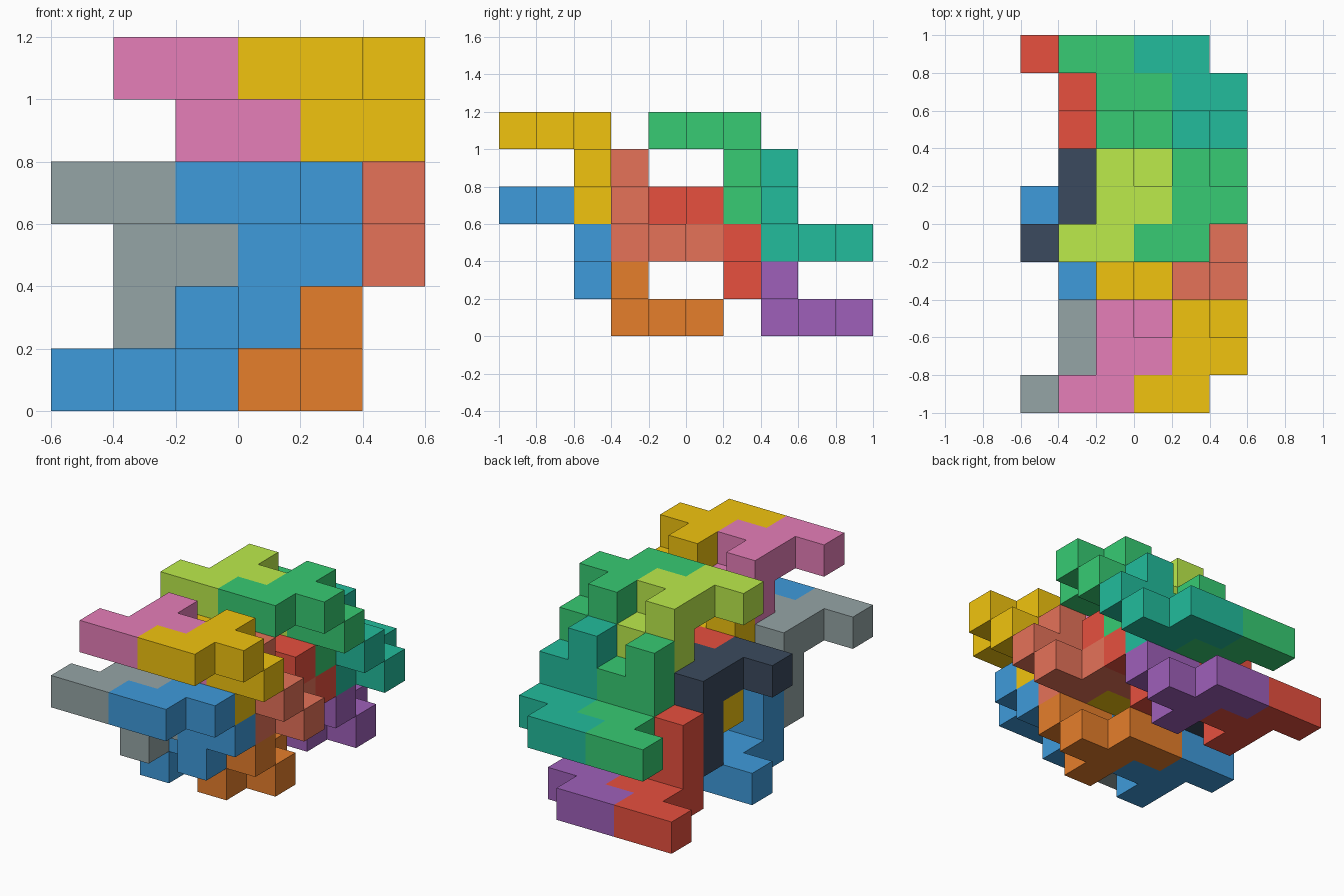
import bpy, bmesh
from mathutils import Vector

if "Cube" in bpy.data.objects:
    bpy.data.objects.remove(bpy.data.objects["Cube"])

U = 0.2                                  # cube edge
ORIGIN = Vector((-0.6, -1.0, 0.0))

# One bent piece on the cube grid: flat arm along y, then a leg along z
ARM = [(-1, 0, 0), (0, 0, 0), (0, 1, 0), (1, 1, 0), (0, 2, 0)]
LEG = [(0, 2, -1), (1, 2, -1), (0, 2, -2)]
PIECE = ARM + LEG


def linear(hex_code):
    rgb = [int(hex_code[i:i + 2], 16) / 255 for i in (0, 2, 4)]
    return [c / 12.92 if c < 0.04045 else ((c + 0.055) / 1.055) ** 2.4 for c in rgb] + [1.0]


def make_piece(name, cells, color):
    """Outer skin of a set of grid cubes, merged into flat faces."""
    cells = set(cells)
    bm = bmesh.new()
    for cell in cells:
        for axis in range(3):
            for side in (0, 1):
                step = [0, 0, 0]
                step[axis] = 2 * side - 1
                if tuple(c + s for c, s in zip(cell, step)) in cells:
                    continue
                quad = []
                for a, b in ((0, 0), (1, 0), (1, 1), (0, 1)):
                    p = Vector(cell)
                    p[axis] += side
                    p[(axis + 1) % 3] += a
                    p[(axis + 2) % 3] += b
                    quad.append(bm.verts.new(ORIGIN + p * U))
                bm.faces.new(quad if side else quad[::-1])
    bmesh.ops.remove_doubles(bm, verts=bm.verts, dist=1e-4)
    bmesh.ops.dissolve_limit(bm, angle_limit=0.01, verts=bm.verts, edges=bm.edges)
    mesh = bpy.data.meshes.new(name)
    bm.to_mesh(mesh)
    bm.free()
    mat = bpy.data.materials.new(name + "_color")
    mat.diffuse_color = linear(color)
    mat.use_nodes = True
    mat.node_tree.nodes["Principled BSDF"].inputs["Base Color"].default_value = mat.diffuse_color
    mesh.materials.append(mat)
    bpy.context.collection.objects.link(bpy.data.objects.new(name, mesh))


# Hanging pieces: (x, y, z) of arm start, colours of left and right neighbour
HANGING = [((2, 0, 5), ("E67EB8", "F1C40F")), ((1, 0, 3), ("95A5A6", "3F9BDB")),
           ((2, 4, 5), ("BCEB4B", "37CB73")), ((1, 4, 3), ("3B4A5E", "E7503F"))]
# Standing pieces: the same shape turned half a turn about x
STANDING = [((2, 5, 2), ("F1C40F", "E67259")), ((1, 5, 0), ("3F9BDB", "E67E2B")),
            ((2, 9, 2), ("37CB73", "22BC9C")), ((1, 9, 0), ("E7503F", "9F60BA"))]

for kind, rows, turn in (("hanging", HANGING, 1), ("standing", STANDING, -1)):
    for n, ((x, y, z), colors) in enumerate(rows, 1):
        for side, color, dx in (("left", colors[0], 0), ("right", colors[1], 2)):
            cells = [(x + dx + i, y + turn * j, z + turn * k) for i, j, k in PIECE]
            make_piece(f"{kind}_piece_{n}_{side}", cells, color)
